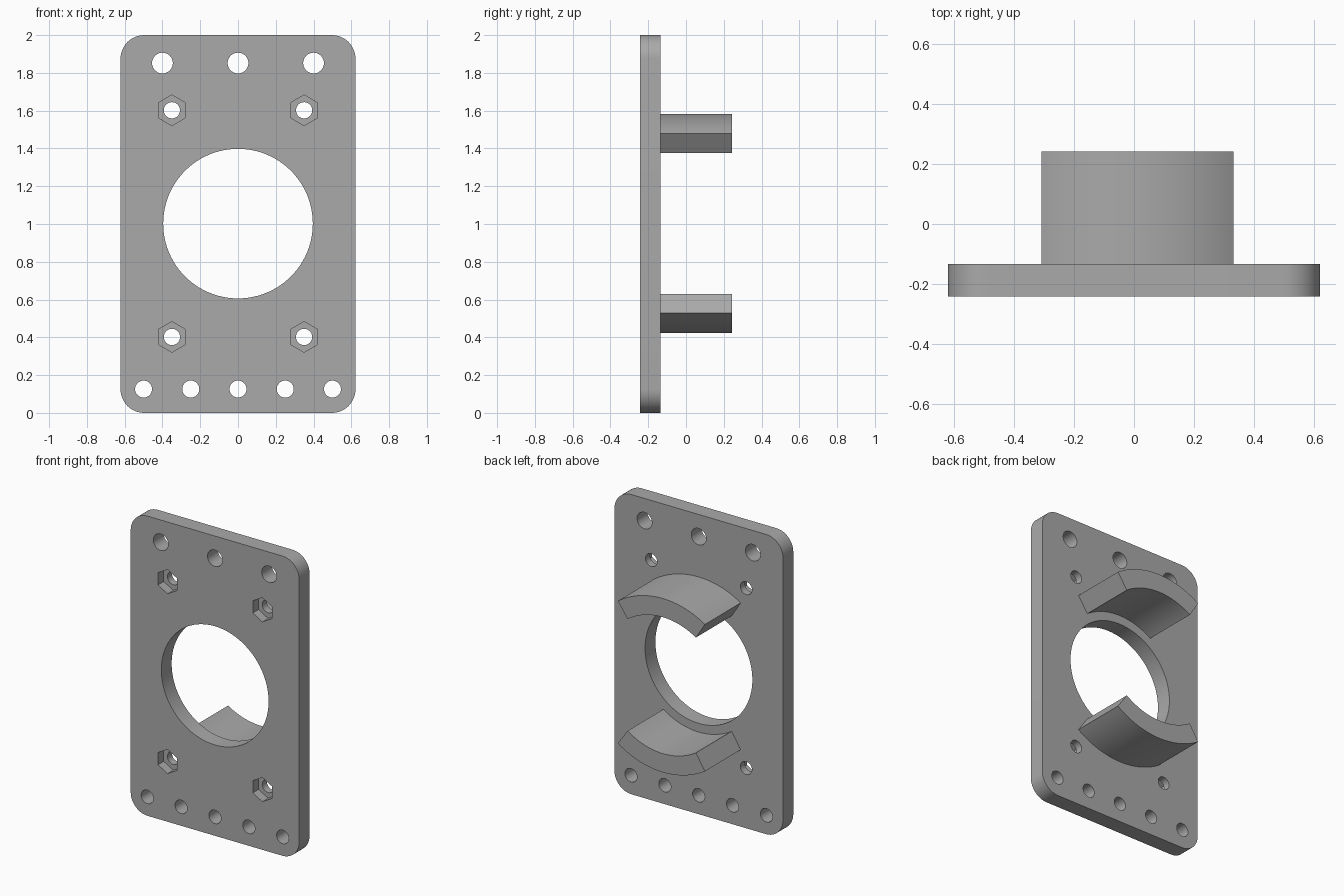
import bpy, bmesh
from math import sin, cos, radians, pi

if "Cube" in bpy.data.objects:
    bpy.data.objects.remove(bpy.data.objects["Cube"])

FRONT, PLATE_BACK, BACK = -0.243, -0.134, 0.243
CENTRE_Z = 1.0

grey = bpy.data.materials.new("plain grey")
grey.use_nodes = True
colour = (0.4, 0.4, 0.4, 1)
grey.diffuse_color = colour
grey.node_tree.nodes["Principled BSDF"].inputs["Base Color"].default_value = colour


def arc(x, z, r, start, end, steps):
    """Points on an arc in the xz plane, angles in degrees from +x."""
    angles = [radians(start + (end - start) * i / steps) for i in range(steps + 1)]
    return [(x + r * cos(a), z + r * sin(a)) for a in angles]


def polygon(x, z, r, sides, turn=0):
    return arc(x, z, r, turn, turn + 360, sides)[:-1]


def prisms(name, profiles, y0, y1):
    """Extrude closed xz profiles from y0 to y1 into one object."""
    bm = bmesh.new()
    for profile in profiles:
        face = bm.faces.new([bm.verts.new((x, y0, z)) for x, z in profile])
        ext = bmesh.ops.extrude_face_region(bm, geom=[face])
        moved = [v for v in ext["geom"] if isinstance(v, bmesh.types.BMVert)]
        bmesh.ops.translate(bm, verts=moved, vec=(0, y1 - y0, 0))
    bmesh.ops.recalc_face_normals(bm, faces=bm.faces)
    mesh = bpy.data.meshes.new(name)
    bm.to_mesh(mesh)
    bm.free()
    mesh.materials.append(grey)
    obj = bpy.data.objects.new(name, mesh)
    bpy.context.collection.objects.link(obj)
    return obj


def select(obj):
    bpy.ops.object.select_all(action="DESELECT")
    obj.select_set(True)
    bpy.context.view_layer.objects.active = obj


def cut(target, cutter):
    mod = target.modifiers.new("cut", "BOOLEAN")
    mod.operation, mod.solver, mod.object = "DIFFERENCE", "EXACT", cutter
    select(target)
    bpy.ops.object.modifier_apply(modifier=mod.name)
    bpy.data.objects.remove(cutter)


# Mounting plate with rounded corners
half, top, radius = 0.622, 2.0, 0.125
outline = []
for i, (x, z) in enumerate([(half - radius, top - radius), (radius - half, top - radius),
                            (radius - half, radius), (half - radius, radius)]):
    outline += arc(x, z, radius, 90 * i, 90 * i + 90, 12)
plate = prisms("mounting_plate", [outline], FRONT, PLATE_BACK)

# Central opening, top and bottom hole rows, four screw holes
screws = [(x, z) for x in (-0.35, 0.35) for z in (0.402, 1.602)]
holes = [polygon(0, CENTRE_Z + 0.002, 0.396, 96)]
holes += [polygon(x, 1.852, 0.055, 32) for x in (-0.4, 0, 0.4)]
holes += [polygon(x / 4, 0.126, 0.045, 32) for x in range(-2, 3)]
holes += [polygon(x, z, 0.043, 32) for x, z in screws]
cut(plate, prisms("hole_cutter", holes, FRONT - 0.1, PLATE_BACK + 0.1))

# Hexagonal nut pockets sunk into the front
pockets = [polygon(x, z, 0.081, 6, 30) for x, z in screws]
cut(plate, prisms("pocket_cutter", pockets, FRONT - 0.1, FRONT + 0.06))

# Curved guide walls standing on the back, above and below the opening
parts = [plate]
for name, flip in (("upper_guide", 1), ("lower_guide", -1)):
    outer = arc(0, 0, 0.58, 55, 122.3, 32)
    inner = arc(0, 0, 0.455, 122.3, 55, 32)
    profile = [(x, CENTRE_Z + 0.003 + flip * z) for x, z in outer + inner]
    parts.append(prisms(name, [profile], PLATE_BACK, BACK))

for part in parts:
    select(part)
    bpy.ops.object.shade_smooth_by_angle(angle=radians(30))
